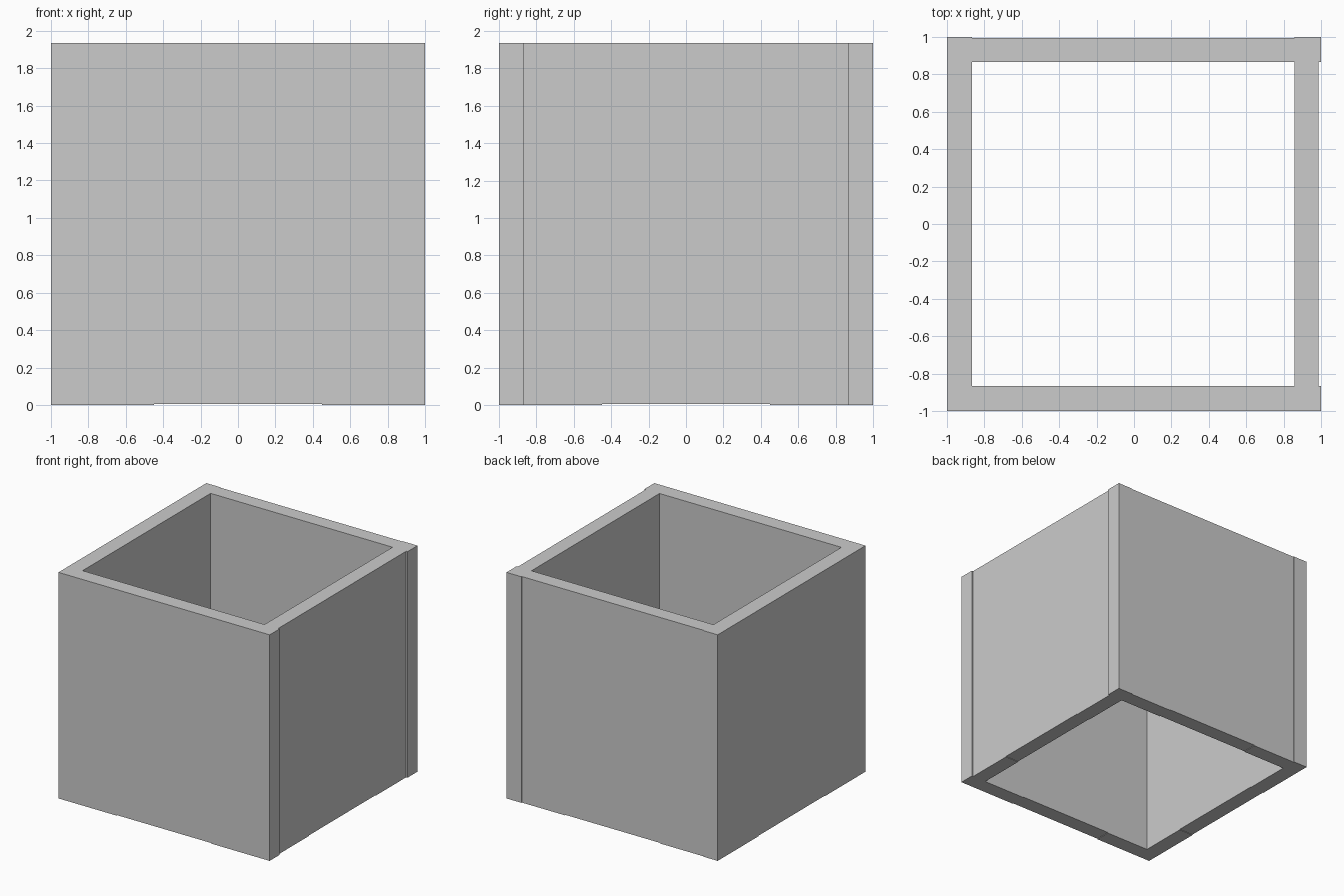
import bpy
import bmesh
from mathutils import Vector

if "Cube" in bpy.data.objects:
    bpy.data.objects.remove(bpy.data.objects["Cube"])

H = 1.935                  # wall height
DOOR_W, DOOR_H = 0.45, 1.41  # door half width and height


def prism(name, profile, axis, lo, hi):
    """Extrude a (u, z) profile along 'x' or 'y' from lo to hi."""
    bm = bmesh.new()

    def place(u, z):
        return (lo, u, z) if axis == 'x' else (u, lo, z)

    face = bm.faces.new([bm.verts.new(place(u, z)) for u, z in profile])
    ext = bmesh.ops.extrude_face_region(bm, geom=[face])
    offset = Vector((hi - lo, 0, 0)) if axis == 'x' else Vector((0, hi - lo, 0))
    moved = [g for g in ext['geom'] if isinstance(g, bmesh.types.BMVert)]
    bmesh.ops.translate(bm, verts=moved, vec=offset)
    bmesh.ops.recalc_face_normals(bm, faces=bm.faces)
    mesh = bpy.data.meshes.new(name)
    bm.to_mesh(mesh)
    bm.free()
    obj = bpy.data.objects.new(name, mesh)
    bpy.context.collection.objects.link(obj)
    return obj


def rect(u0, u1, z0, z1):
    return [(u0, z0), (u1, z0), (u1, z1), (u0, z1)]


def wall_with_door(side, axis, u0, u1, lo, hi):
    """Wall with a doorway, and a flush door panel filling it."""
    w, h = DOOR_W, DOOR_H
    profile = [(u0, 0), (-w, 0), (-w, h), (w, h), (w, 0), (u1, 0), (u1, H), (u0, H)]
    prism(side + "_wall", profile, axis, lo, hi)
    prism(side + "_door", rect(-w, w, 0.005, h), axis, lo, hi)


# Four walls: the left one runs the full depth, the others butt against it
wall_with_door("left", 'x', -1.0, 1.0, -1.0, -0.865)
wall_with_door("front", 'y', -0.865, 1.0, -1.0, -0.867)
wall_with_door("back", 'y', -0.865, 0.858, 0.865, 0.994)
wall_with_door("right", 'x', -0.867, 0.865, 0.858, 0.987)

# Back right corner post, standing slightly proud of its two walls
bpy_post = prism("corner_post", rect(0.858, 1.0, 0, H), 'y', 0.865, 1.0)
